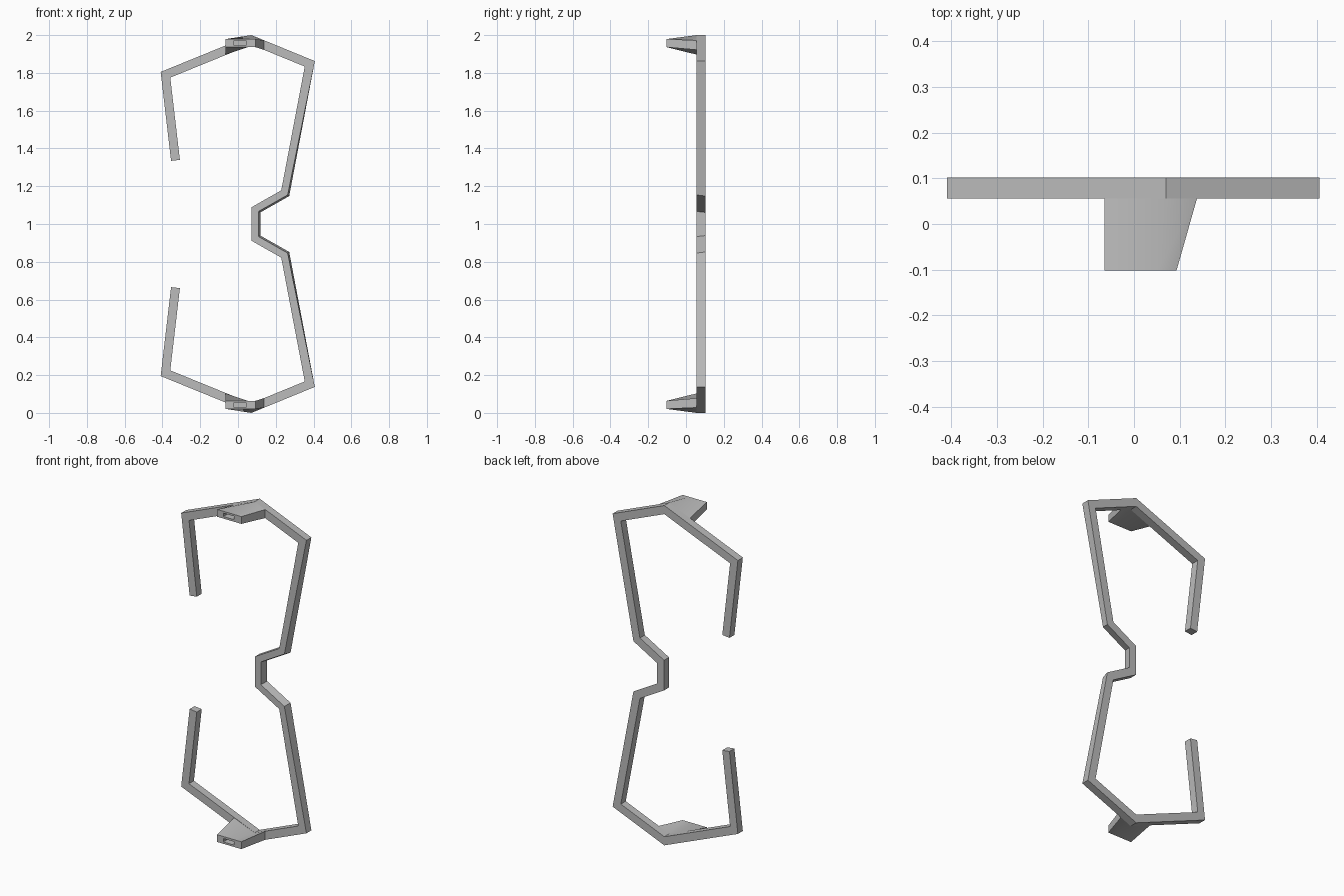
import bpy, bmesh
from mathutils import Vector

cube = bpy.data.objects.get("Cube")
if cube:
    bpy.data.objects.remove(cube, do_unlink=True)

grey = bpy.data.materials.new("plain grey")
grey.use_nodes = True
grey.diffuse_color = (0.5, 0.5, 0.5, 1)
grey.node_tree.nodes["Principled BSDF"].inputs["Base Color"].default_value = (0.5, 0.5, 0.5, 1)

HALF = 0.0235            # half the rim width
FRONT, BACK, TIP = 0.056, 0.102, -0.102


def skin(name, rings):
    """Join matching rings of points with quads and cap both ends."""
    bm = bmesh.new()
    loops = [[bm.verts.new(p) for p in ring] for ring in rings]
    n = len(loops[0])
    for a, b in zip(loops, loops[1:]):
        for i in range(n):
            j = (i + 1) % n
            bm.faces.new((a[i], a[j], b[j], b[i]))
    bm.faces.new(loops[0])
    bm.faces.new(loops[-1][::-1])
    bmesh.ops.recalc_face_normals(bm, faces=bm.faces)
    mesh = bpy.data.meshes.new(name)
    bm.to_mesh(mesh)
    bm.free()
    obj = bpy.data.objects.new(name, mesh)
    bpy.context.collection.objects.link(obj)
    mesh.materials.append(grey)
    bpy.ops.object.select_all(action='DESELECT')
    obj.select_set(True)
    bpy.context.view_layer.objects.active = obj
    bpy.ops.object.shade_smooth_by_angle(angle=0.5)
    return obj


# Rim centre line: one half, then its mirror image
half = [(-0.331, 1.337), (-0.384, 1.79), (0.07, 1.975),
        (0.38, 1.848), (0.25, 1.163), (0.095, 1.075)]
path = [Vector(p) for p in half + [(x, 2 - z) for x, z in reversed(half)]]

# Rectangular bar with mitred corners; the nose side of the bridge is bevelled
normals = []
for a, b in zip(path, path[1:]):
    d = (b - a).normalized()
    normals.append(Vector((-d.y, d.x)))
rings = []
for i, p in enumerate(path):
    n0, n1 = normals[max(i - 1, 0)], normals[min(i, len(normals) - 1)]
    mitre = (n0 + n1) / (1 + n0.dot(n1))
    nose = 4 <= i <= 7
    corners = [(-HALF, FRONT), (HALF * (0.6 if nose else 1), FRONT), (HALF, BACK), (-HALF, BACK)]
    rings.append([(p.x + mitre.x * s, y, p.y + mitre.y * s) for s, y in corners])
skin("rim", rings)


# Hinge lugs: follow the rim at the root, flat at the tip, with a pin slot
def box_ring(x0, xm, x1, z0, z1, y):
    return [(x0, y, z0), (xm, y, z0), (x1, y, z0), (x1, y, z1), (xm, y, z1), (x0, y, z1)]


root = [(-0.065, FRONT, 1.897), (0.07, FRONT, 1.95), (0.138, FRONT, 1.922),
        (0.138, FRONT, 1.972), (0.07, FRONT, 2.0), (-0.065, FRONT, 1.945)]
lug = [root,
       box_ring(-0.065, 0.052, 0.093, 1.936, 1.979, TIP),
       box_ring(-0.024, 0.02, 0.045, 1.948, 1.968, TIP),
       box_ring(-0.024, 0.02, 0.045, 1.948, 1.968, TIP + 0.05)]
skin("upper_hinge_lug", lug)
skin("lower_hinge_lug", [[(x, y, 2 - z) for x, y, z in ring] for ring in lug])
